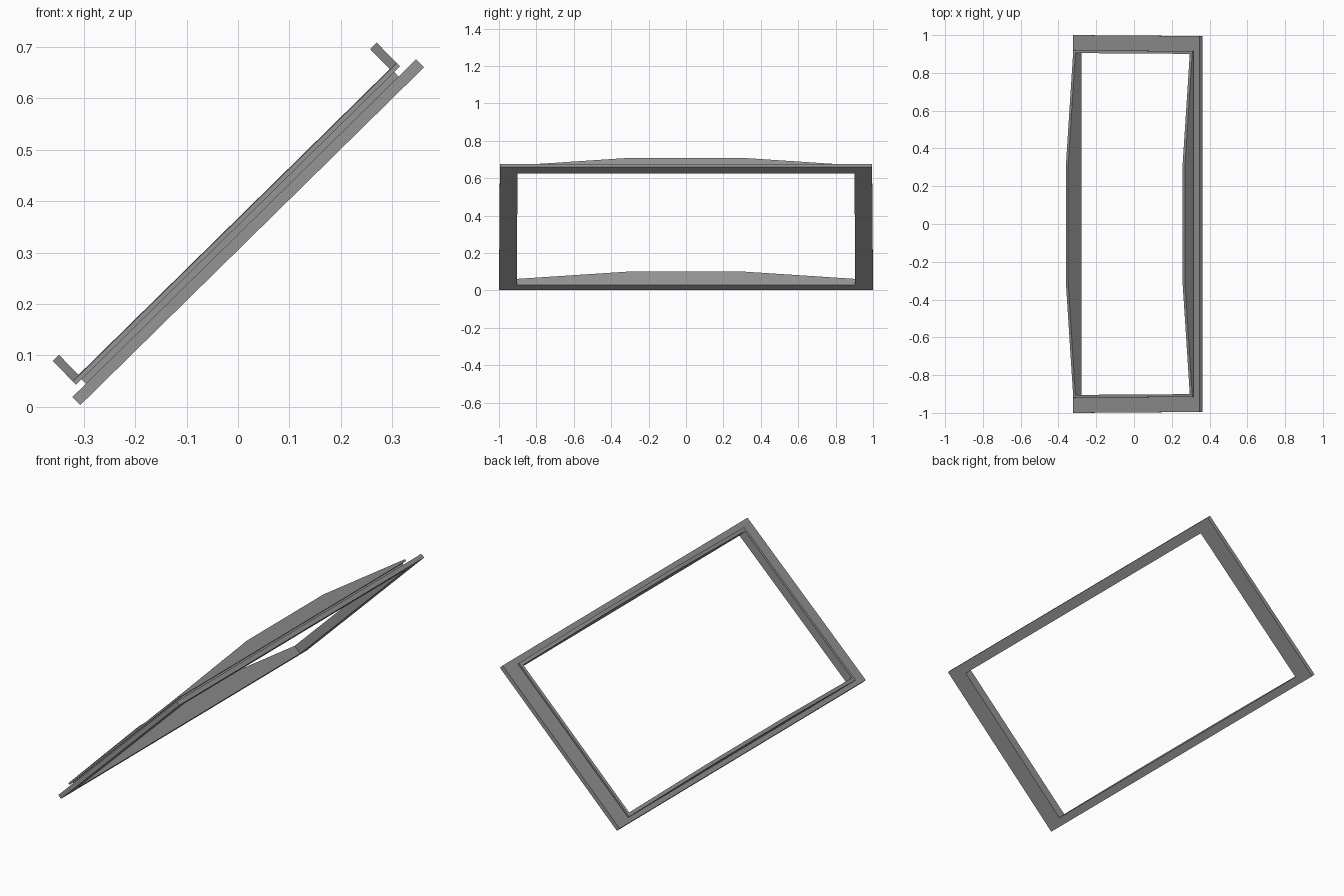
import bpy
import math
from mathutils import Matrix

cube = bpy.data.objects.get("Cube")
if cube:
    bpy.data.objects.remove(cube, do_unlink=True)

grey = bpy.data.materials.new("mid grey")
grey.use_nodes = True
colour = (0.3, 0.3, 0.3, 1)
grey.diffuse_color = colour
grey.node_tree.nodes["Principled BSDF"].inputs["Base Color"].default_value = colour

LENGTH = 0.938          # depth of the frame along its slope
BEND = 0.31             # half width of the raised middle of the lip
TILT = Matrix.Translation((-0.307, 0, 0.003)) @ Matrix.Rotation(-math.radians(44.5), 4, 'Y')


def loop(u0, u1, half, height, bends):
    """Rectangle in the tilted plane; its height may vary across the width."""
    ys = [-half, -BEND, BEND, half] if bends else [-half, half]
    flat = [(u0, y) for y in ys] + [(u1, y) for y in reversed(ys)]
    return [(u, y * (1 - 0.005 * u / LENGTH), height(abs(y))) for u, y in flat]


def ring(name, outer, inner, base, height, bends=False):
    """Closed rectangular ring from the base level up to the height rule."""
    def flat(y):
        return base
    loops = [loop(*outer, flat, bends), loop(*outer, height, bends),
             loop(*inner, height, bends), loop(*inner, flat, bends)]
    n = len(loops[0])
    verts = [v for lp in loops for v in lp]
    faces = []
    for k in range(4):
        a, b = k * n, (k + 1) % 4 * n
        for i in range(n):
            j = (i + 1) % n
            faces.append((a + i, b + i, b + j, a + j))
    mesh = bpy.data.meshes.new(name)
    mesh.from_pydata(verts, [], faces)
    mesh.transform(TILT)
    mesh.materials.append(grey)
    obj = bpy.data.objects.new(name, mesh)
    bpy.context.collection.objects.link(obj)
    bpy.context.view_layer.objects.active = obj
    obj.select_set(True)
    bpy.ops.object.mode_set(mode='EDIT')
    bpy.ops.mesh.select_all(action='SELECT')
    bpy.ops.mesh.normals_make_consistent(inside=False)
    bpy.ops.object.mode_set(mode='OBJECT')
    obj.select_set(False)


def lip_height(y):
    """Raised in the middle, sloping down to both ends."""
    return 0.099 if y <= BEND else 0.099 - 0.056 * (y - BEND) / (0.92 - BEND)


opening = (0.039, 0.888, 0.905)
# Flat outer flange
ring("flange", (0, LENGTH, 1.0), opening, 0, lambda y: 0.022)
# Thin neck making the groove between flange and lip
ring("neck", (0.037, 0.890, 0.907), opening, 0.022, lambda y: 0.034)
# Raised lip with bowed long sides
ring("lip", (0.022, 0.906, 0.92), opening, 0.034, lip_height, True)
